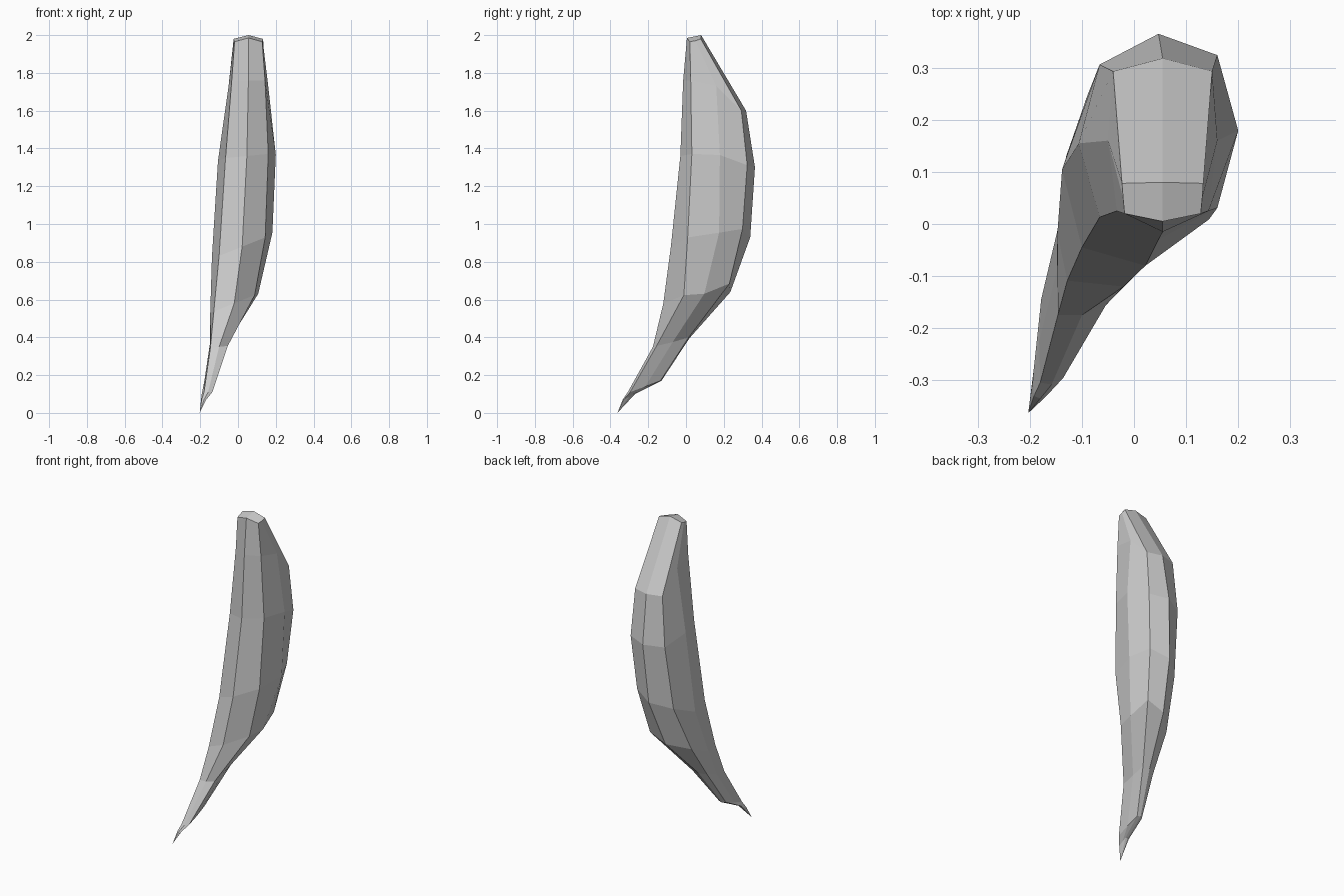
import bpy, bmesh

if "Cube" in bpy.data.objects:
    bpy.data.objects.remove(bpy.data.objects["Cube"])

# Eight-sided curved claw, lofted from sheared and tilted cross-sections.
# centre x, y shear, z tilt | half widths: front, middle, back
# | y: front ridge, front side, middle, back side, back ridge | z: front, middle, back
SECTIONS = [
    (.055, 0, 0, (.073, .076, .078), (.005, .02, .05, .078, .08), (1.985, 1.99, 2.0)),
    (.055, 0, 0, (.088, .105, .095), (-.015, .025, .16, .293, .318), (1.76, 1.73, 1.60)),
    (.047, .08, .1, (.113, .153, .113), (-.03, .022, .167, .315, .365), (1.36, 1.35, 1.30)),
    (.022, .22, .4, (.122, .16, .11), (-.08, -.018, .14, .275, .34), (.88, .89, .93)),
    (-.02, .45, .4, (.108, .127, .11), (-.12, -.06, .04, .18, .235), (.58, .58, .64)),
    (-.1, .2, .1, (.046, .048, .045), (-.175, -.165, -.08, .005, .018), (.35, .37, .395)),
    (-.158, .2, 0, (.022, .024, .02), (-.308, -.3, -.22, -.14, -.13), (.11, .14, .17)),
    (-.18, 0, 0, (.012, .014, .012), (-.335, -.33, -.3, -.275, -.27), (.07, .085, .1)),
]
TIP = (-.203, -.363, 0)


def ring_points(cx, shear, tilt, hw, y, z, crown):
    f, m, b = hw
    # front ridge, up the right side, back ridge, down the left side
    right = [(f, y[1], z[0]), (m, y[2], z[1]), (b, y[3], z[2])]
    left = [(-dx, py, pz) for dx, py, pz in reversed(right)]
    pts = [(0, y[0], z[0])] + right + [(0, y[4], z[2])] + left
    return [(cx + dx, py + shear * dx, pz + tilt * dx - (crown if dx else 0))
            for dx, py, pz in pts]


bm = bmesh.new()
rings = []
for i, section in enumerate(SECTIONS):
    pts = ring_points(*section, crown=.02 if i == 0 else 0)
    rings.append([bm.verts.new(p) for p in pts])

# Skin between sections
for a, b in zip(rings, rings[1:]):
    for i in range(8):
        j = (i + 1) % 8
        bm.faces.new((a[i], b[i], b[j], a[j]))

# Crowned top cap, split along the centre
top = rings[0]
bm.faces.new(top[0:5])
bm.faces.new(top[4:8] + top[0:1])

# Pointed end
tip = bm.verts.new(TIP)
for i in range(8):
    bm.faces.new((rings[-1][i], tip, rings[-1][(i + 1) % 8]))

bmesh.ops.recalc_face_normals(bm, faces=bm.faces)
mesh = bpy.data.meshes.new("curved_claw")
bm.to_mesh(mesh)
bm.free()
bpy.context.collection.objects.link(bpy.data.objects.new("curved_claw", mesh))
